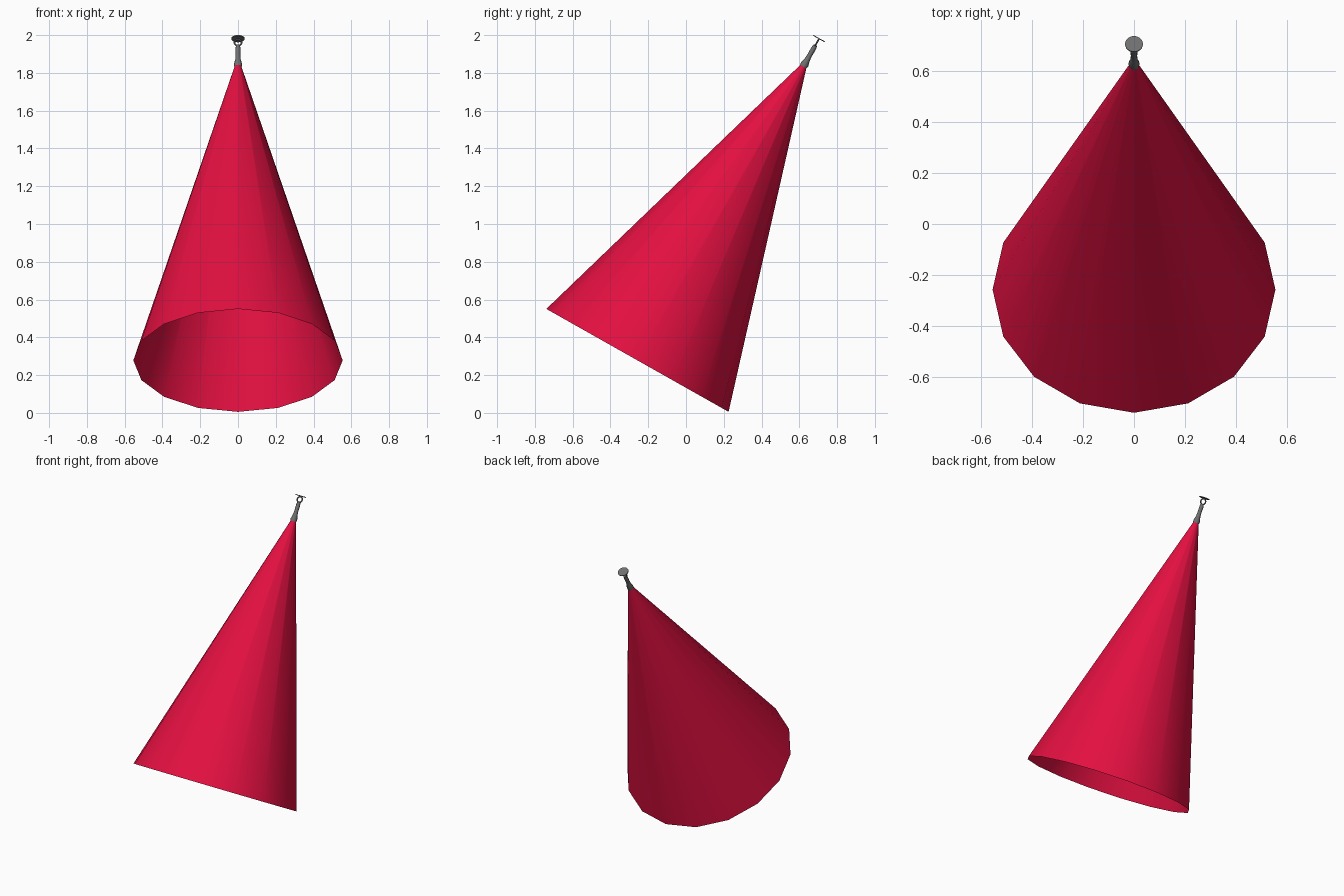
import bpy, math
from mathutils import Matrix, Vector

if "Cube" in bpy.data.objects:
    bpy.data.objects.remove(bpy.data.objects["Cube"])

TILT = math.radians(-29.45)
# Local frame: cone axis along z, mouth centre at the origin, tilted backwards
FRAME = Matrix.Translation((0, -0.257, 0.278)) @ Matrix.Rotation(TILT, 4, 'X')


def material(name, rgb):
    m = bpy.data.materials.new(name)
    m.diffuse_color = (*rgb, 1)
    m.use_nodes = True
    m.node_tree.nodes["Principled BSDF"].inputs["Base Color"].default_value = m.diffuse_color
    return m


red = material("crimson", (0.76, 0.005, 0.052))
grey = material("dark_grey", (0.16, 0.16, 0.16))


def finish(ob, name, mat, angle=40):
    ob.name = name
    ob.data.materials.append(mat)
    ob.data.transform(FRAME)
    bpy.ops.object.select_all(action='DESELECT')
    ob.select_set(True)
    bpy.context.view_layer.objects.active = ob
    bpy.ops.object.shade_smooth_by_angle(angle=math.radians(angle))


def lathe(name, profile, sides, mat, angle=40):
    """Revolve (radius, height) points about the axis, first vertex on the y axis."""
    verts, faces = [], []
    for r, h in profile:
        for i in range(sides):
            a = 2 * math.pi * i / sides
            verts.append((r * math.sin(a), r * math.cos(a), h))
    for k in range(len(profile) - 1):
        for i in range(sides):
            j = (i + 1) % sides
            a, b = k * sides, (k + 1) * sides
            faces.append((a + j, a + i, b + i, b + j))
    me = bpy.data.meshes.new(name)
    me.from_pydata(verts, [], faces)
    ob = bpy.data.objects.new(name, me)
    bpy.context.collection.objects.link(ob)
    finish(ob, name, mat, angle)


# Open cone shell
lathe("cone_shell", [(0.554, 0), (0.014, 1.80)], 16, red)

# Ferrule and neck over the cone tip
lathe("neck", [(0.0195, 1.785), (0.022, 1.80), (0.0145, 1.83), (0.0125, 1.86),
               (0.0135, 1.895), (0.010, 1.915), (0.0005, 1.918)], 12, grey)

# Ring standing on the neck, facing forward
bpy.ops.mesh.primitive_torus_add(major_radius=0.019, minor_radius=0.0045,
                                 major_segments=16, minor_segments=8)
ring = bpy.context.object
ring.data.transform(Matrix.Translation((0, 0, 1.932)) @ Matrix.Rotation(math.pi / 2, 4, 'X'))
finish(ring, "ring", grey)

# Thin end disc
bpy.ops.mesh.primitive_cylinder_add(vertices=24, radius=0.035, depth=0.005)
disc = bpy.context.object
disc.data.transform(Matrix.Translation((0, 0, 1.956)))
finish(disc, "end_disc", grey)
